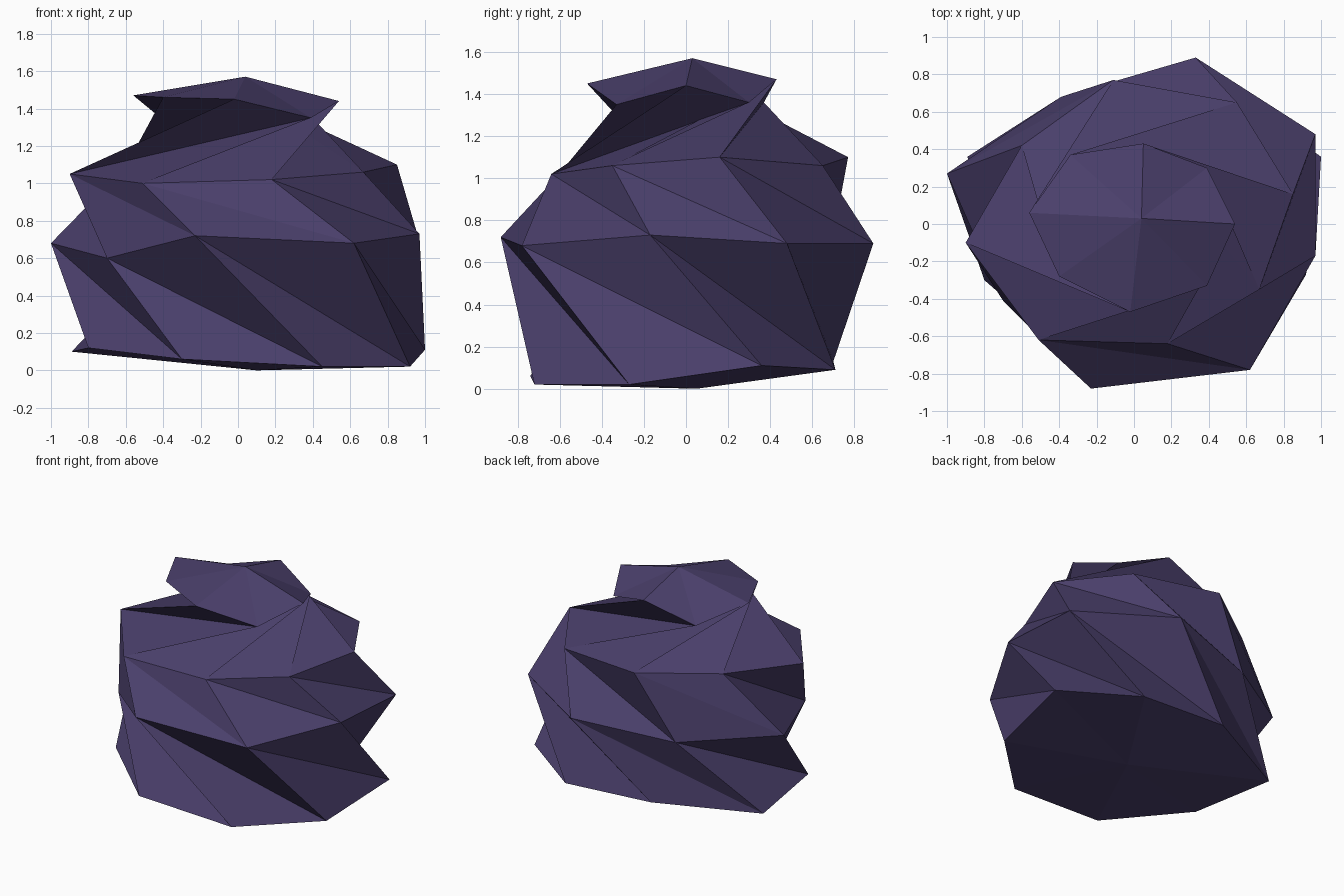
import bpy
import bmesh

if "Cube" in bpy.data.objects:
    bpy.data.objects.remove(bpy.data.objects["Cube"])

# Twisted faceted boulder: four uneven eight-sided rings, bottom to top
RINGS = [
    [(.45, -.72, .02), (.92, -.27, .02), (1.0, .36, .11), (.50, .71, .09),
     (-.20, .70, .13), (-.89, .36, .10), (-.80, -.30, .12), (-.30, -.74, .06)],
    [(-.23, -.88, .72), (.62, -.78, .68), (.97, -.17, .73), (.97, .48, .69),
     (.33, .89, .69), (-.39, .68, .62), (-1.0, .27, .68), (-.70, -.41, .60)],
    [(-.51, -.62, 1.00), (.18, -.64, 1.02), (.67, -.35, 1.06), (.85, .16, 1.10),
     (.55, .65, 1.06), (-.11, .77, 1.10), (-.60, .42, 1.09), (-.90, -.10, 1.05)],
    [(.39, -.33, 1.35), (.54, .00, 1.44), (.39, .30, 1.36), (.05, .43, 1.47),
     (-.34, .37, 1.36), (-.56, .06, 1.47), (-.40, -.28, 1.46), (-.02, -.47, 1.45)],
]
BASE_POINT = (.10, .05, 0)
PEAK_POINT = (.04, .03, 1.57)

stone = bpy.data.materials.new("dusky_purple_stone")
stone.diffuse_color = (.0685, .0497, .147, 1)
stone.use_nodes = True
stone.node_tree.nodes["Principled BSDF"].inputs["Base Color"].default_value = stone.diffuse_color

bm = bmesh.new()
rings = [[bm.verts.new(p) for p in ring] for ring in RINGS]


def bridge(lower, upper, lean_right):
    """Join two rings with creased triangle pairs."""
    for i in range(8):
        j = (i + 1) % 8
        a, b, c, d = lower[i], lower[j], upper[j], upper[i]
        for tri in ([(a, b, c), (a, c, d)] if lean_right else [(a, b, d), (b, c, d)]):
            bm.faces.new(tri)


def cap(ring, point, up):
    """Close a ring with a fan around one point."""
    tip = bm.verts.new(point)
    for i in range(8):
        a, b = ring[i], ring[(i + 1) % 8]
        bm.faces.new((a, b, tip) if up else (b, a, tip))


# Sides twist one way up to the shoulder, then back the other way to the crown
bridge(rings[0], rings[1], False)
bridge(rings[1], rings[2], False)
bridge(rings[2], rings[3], True)
cap(rings[0], BASE_POINT, False)
cap(rings[3], PEAK_POINT, True)

mesh = bpy.data.meshes.new("boulder")
bm.to_mesh(mesh)
bm.free()
mesh.materials.append(stone)
boulder = bpy.data.objects.new("boulder", mesh)
bpy.context.collection.objects.link(boulder)
